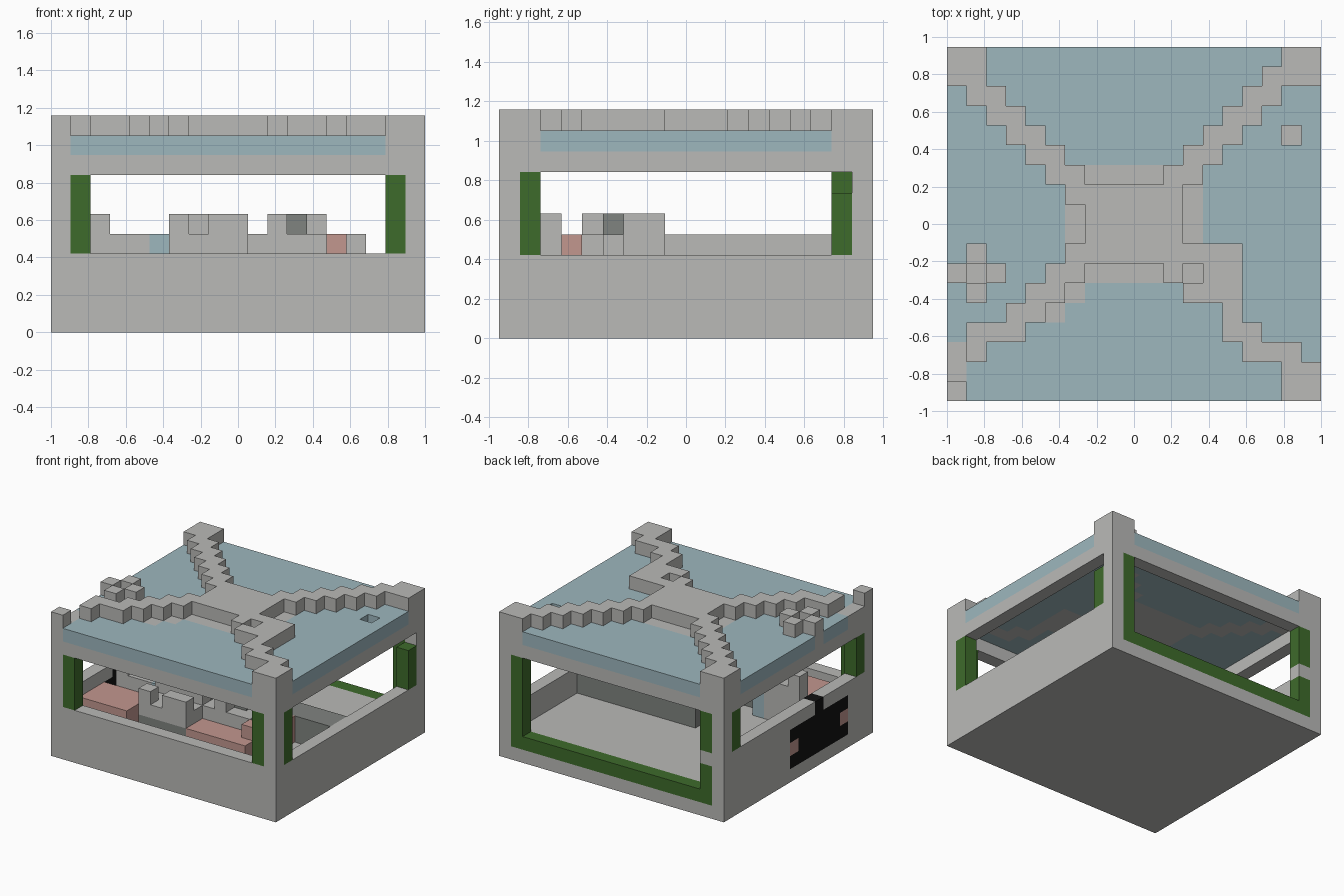
import bpy
import bmesh
from mathutils import Vector

if "Cube" in bpy.data.objects:
    bpy.data.objects.remove(bpy.data.objects["Cube"])

NX, NY = 19, 18
UNIT = 2 / NX
COLOURS = {
    "stone_grey": (0.49, 0.49, 0.475),
    "roof_blue": (0.34, 0.475, 0.515),
    "frame_green": (0.048, 0.147, 0.024),
    "seat_pink": (0.54, 0.31, 0.275),
    "dark_grey": (0.216, 0.23, 0.216),
    "hearth_black": (0.006, 0.006, 0.006),
}
GREY, BLUE, GREEN, PINK, DARK, BLACK = range(len(COLOURS))

materials = []
for name, rgb in COLOURS.items():
    mat = bpy.data.materials.new(name)
    mat.use_nodes = True
    mat.diffuse_color = (*rgb, 1)
    shader = mat.node_tree.nodes["Principled BSDF"]
    shader.inputs["Base Color"].default_value = (*rgb, 1)
    shader.inputs["Roughness"].default_value = 0.9
    materials.append(mat)

grid = {}  # block position -> (part, colour)


def span(v):
    """A single index or an inclusive pair."""
    return range(v, v + 1) if isinstance(v, int) else range(v[0], v[1] + 1)


def fill(part, colour, xs, ys, zs):
    for i in span(xs):
        for j in span(ys):
            for k in span(zs):
                grid[i, j, k] = (part, colour)


def clear(xs, ys, zs):
    for i in span(xs):
        for j in span(ys):
            for k in span(zs):
                grid.pop((i, j, k), None)


X, Y = (0, NX - 1), (0, NY - 1)
LEFT, BACK = NX - 1, NY - 1

# Floor slab, walls and the beam ring above the windows
fill("floor", GREY, X, Y, (0, 1))
for part, xs, ys in (("front_wall", X, 0), ("back_wall", X, BACK),
                     ("right_wall", 0, Y), ("left_wall", LEFT, Y)):
    fill(part, GREY, xs, ys, (0, 8))

# Window openings
clear((2, LEFT - 2), 0, (4, 7))
clear((2, LEFT - 2), BACK, (2, 7))
clear(LEFT, (2, BACK - 2), (4, 7))
clear(0, (2, BACK - 2), (5, 7))

# Green window frames
for i in (1, LEFT - 1):
    fill("front_frame", GREEN, i, 0, (4, 7))
    fill("back_frame", GREEN, i, BACK, (1, 7))
fill("back_frame", GREEN, (1, LEFT - 1), BACK, 1)
fill("back_wall", GREY, 1, BACK, 4)
for j in (1, BACK - 1):
    fill("left_frame", GREEN, LEFT, j, (4, 7))
    fill("right_frame", GREEN, 0, j, (5, 7))
clear(LEFT, BACK - 1, 7)

# Black hearth set in the right wall
fill("hearth", BLACK, 0, (3, 9), (1, 3))
fill("hearth", BLACK, 0, 6, 4)
for j in (3, 9):
    fill("hearth", PINK, 0, j, 2)

# Roof sheet
fill("roof", BLUE, X, Y, 9)


def ridge(xs, ys):
    """Raised stone with matching stone in the roof sheet below."""
    fill("roof", GREY, xs, ys, 9)
    fill("roof_ridge", GREY, xs, ys, 10)


# Corner posts
ridge(0, 0)
ridge((17, 18), (0, 1))
ridge((0, 1), (16, 17))
ridge((17, 18), (16, 17))
ridge(16, 16)
fill("roof", GREY, 0, (1, 2), 9)

# Stepped ridges running from the rear corners
for j in range(11, 16):
    ridge((16 - j, 17 - j), j)
    ridge((j, j + 1), j)

# Centre of the roof and the stepped front ridges
ridge((7, 11), (7, 10))
ridge(6, 10)
ridge(6, 7)
ridge((12, 14), (5, 7))
ridge(11, 6)
ridge(11, 11)
for s in range(4):
    ridge((3 + s, 4 + s) if s else (1, 3), 3 + s)
    if s:
        ridge((2 + s, 3 + s), 3 + s)
clear((6, 7), 6, 10)
ridge(6, 6)
clear(5, 4, 10)
clear(6, 5, 10)
ridge(1, 2)
ridge(14, 4)
ridge((14, 15), 3)
ridge((15, 17), 2)

# Sunken stone edges around the centre
for xs, ys in (((7, 10), 11), ((7, 10), 6), (12, 6), (6, (8, 9)), (12, (8, 10))):
    clear(xs, ys, 10)
    fill("roof", GREY, xs, ys, 9)

# Chimney ring and the roof hole
ridge((0, 2), 6)
ridge(1, (5, 7))
clear(1, 6, 10)
clear(17, 13, 9)

# Dark cupboards across the room
fill("cupboard", DARK, (8, 13), (7, 9), (2, 3))
fill("side_cupboard", DARK, (14, 17), (8, 9), (2, 3))
fill("cupboard_seat", PINK, (13, 14), 7, (2, 3))

# Right-hand bench with a raised back
fill("bench", PINK, (1, 4), (2, 4), (2, 3))
fill("bench_back", GREY, (2, 4), 5, (2, 4))
fill("bench_back", GREY, 2, 5, 5)
fill("basin", BLUE, 5, 5, (2, 4))

# Front counter with blocks on top
fill("counter", DARK, (6, 9), (2, 4), (2, 3))
fill("counter_top", GREY, (6, 9), (2, 4), 4)
for i in (6, 8, 9):
    fill("counter_block", GREY, i, 2, 5)
fill("counter_block", GREY, (6, 9), 4, 5)

# Left-hand seats and table
fill("seat", PINK, (10, 14), (2, 3), (2, 3))
fill("seat", PINK, 14, 3, 4)
fill("table", GREY, (10, 13), (4, 6), (2, 4))
fill("table", GREY, 15, 5, (2, 4))
fill("table_block", GREY, 11, 4, 5)
fill("table_block", DARK, 12, 5, 5)
fill("table_block", GREY, 13, (6, 7), 5)
fill("table", GREY, 13, 7, 4)

# Turn each part into a mesh of its exposed faces
parts = {}
for cell, (part, colour) in grid.items():
    parts.setdefault(part, []).append((cell, colour))

AXES = [Vector(row) for row in ((1, 0, 0), (0, 1, 0), (0, 0, 1))]
for part, cells in parts.items():
    bm = bmesh.new()
    for cell, colour in cells:
        middle = Vector((cell[0] + 0.5 - NX / 2, cell[1] + 0.5 - NY / 2, cell[2] + 0.5))
        for a in range(3):
            for sign in (1, -1):
                out = AXES[a] * sign
                if tuple(int(c + o) for c, o in zip(cell, out)) in grid:
                    continue
                u, v = AXES[(a + 1) % 3], AXES[(a + 2) % 3] * sign
                corners = [middle + (out + p * u + q * v) / 2
                           for p, q in ((-1, -1), (1, -1), (1, 1), (-1, 1))]
                face = bm.faces.new([bm.verts.new(c * UNIT) for c in corners])
                face.material_index = colour
    bmesh.ops.remove_doubles(bm, verts=bm.verts, dist=UNIT / 100)
    mesh = bpy.data.meshes.new(part)
    bm.to_mesh(mesh)
    bm.free()
    for mat in materials:
        mesh.materials.append(mat)
    bpy.context.collection.objects.link(bpy.data.objects.new(part, mesh))
